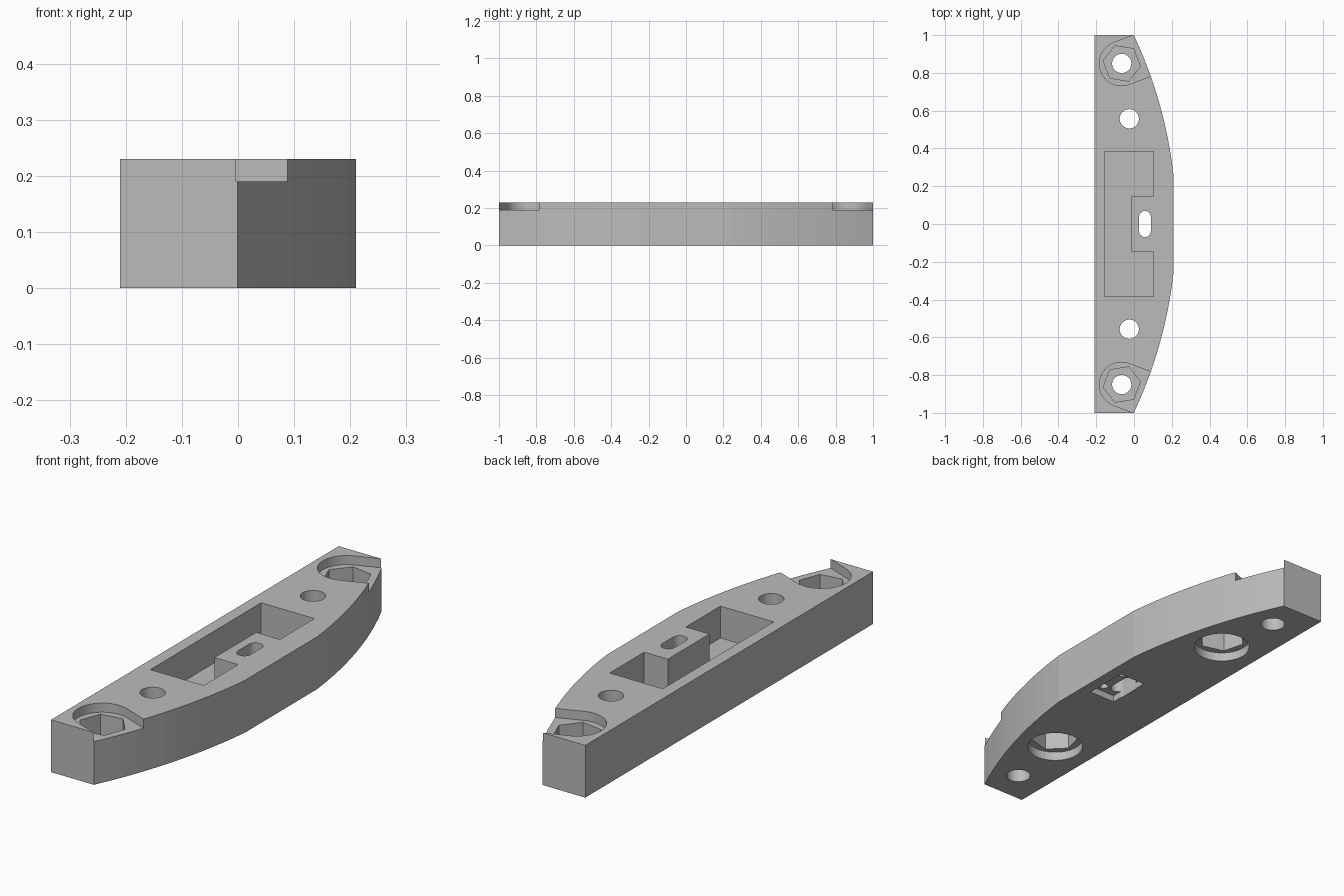
import bpy
import bmesh
from math import sin, cos, pi, radians, sqrt

if "Cube" in bpy.data.objects:
    bpy.data.objects.remove(bpy.data.objects["Cube"], do_unlink=True)

HEIGHT = 0.23
ABOVE, BELOW = 0.4, -0.2   # overshoot heights for cutters

grey = bpy.data.materials.new("plain_grey")
grey.use_nodes = True
grey.diffuse_color = (0.5, 0.5, 0.5, 1)
grey.node_tree.nodes["Principled BSDF"].inputs["Base Color"].default_value = (0.5, 0.5, 0.5, 1)


def prism(name, outline, z0, z1):
    """Extrude a flat outline from z0 to z1."""
    bm = bmesh.new()
    face = bm.faces.new([bm.verts.new((x, y, z0)) for x, y in outline])
    top = bmesh.ops.extrude_face_region(bm, geom=[face])
    verts = [v for v in top["geom"] if isinstance(v, bmesh.types.BMVert)]
    bmesh.ops.translate(bm, verts=verts, vec=(0, 0, z1 - z0))
    bmesh.ops.recalc_face_normals(bm, faces=bm.faces)
    mesh = bpy.data.meshes.new(name)
    bm.to_mesh(mesh)
    bm.free()
    mesh.materials.append(grey)
    obj = bpy.data.objects.new(name, mesh)
    bpy.context.collection.objects.link(obj)
    return obj


def arc(cx, cy, r, start, end, steps):
    angles = [radians(start + (end - start) * i / steps) for i in range(steps + 1)]
    return [(cx + r * cos(a), cy + r * sin(a)) for a in angles]


def ring(cx, cy, r, sides, turn=0):
    return arc(cx, cy, r, turn, turn + 360, sides)[:-1]


def box(x0, x1, y):
    return [(x0, -y), (x1, -y), (x1, y), (x0, y)]


def cut(outline, z0, z1):
    """Subtract an extruded outline from the body."""
    cutter = prism("cutter", outline, z0, z1)
    cutter.hide_render = True
    mod = body.modifiers.new("cut", "BOOLEAN")
    mod.operation = "DIFFERENCE"
    mod.solver = "EXACT"
    mod.object = cutter
    bpy.context.view_layer.objects.active = body
    bpy.ops.object.modifier_apply(modifier=mod.name)
    bpy.data.objects.remove(cutter, do_unlink=True)


# Body: straight back, curved front with a flat in the middle
R, FLAT, EDGE = 2.34, 0.25, 0.21
centre = EDGE - sqrt(R * R - FLAT * FLAT)
STEPS = 12
ys = [FLAT + (1 - FLAT) * i / STEPS for i in range(STEPS + 1)]
upper = [(centre + sqrt(R * R - y * y), y) for y in ys]
lower = [(x, -y) for x, y in reversed(upper)]
body = prism("curved_mounting_block", [(-EDGE, 1), (-EDGE, -1)] + lower + upper, 0, HEIGHT)

for s in (1, -1):
    # End fastener: open washer recess, hex nut pocket and through hole
    cx, cy, turn, r = -0.065, 0.85, 21, 0.118
    slot = arc(cx, cy, r, turn + 90, turn + 270, 24)
    dx, dy = 0.5 * cos(radians(turn)), 0.5 * sin(radians(turn))
    slot += [(slot[-1][0] + dx, slot[-1][1] + dy), (slot[0][0] + dx, slot[0][1] + dy)]
    cut([(x, s * y) for x, y in slot], 0.19, ABOVE)
    cut(ring(cx, s * cy, 0.1, 6, s * (turn + 30)), 0.09, ABOVE)
    cut(ring(cx, s * cy, 0.051, 32), BELOW, ABOVE)

    # Inner fastener: round recess and hex pocket underneath, through hole
    cx, cy = -0.025, s * 0.557
    cut(ring(cx, cy, 0.118, 40), BELOW, 0.04)
    cut(ring(cx, cy, 0.1, 6, s * 45), BELOW, 0.14)
    cut(ring(cx, cy, 0.051, 32), BELOW, ABOVE)

# Top pocket wrapping round a central block
half = [(-0.157, 0.385), (0.102, 0.385), (0.102, 0.145), (-0.013, 0.145)]
cut(half + [(x, -y) for x, y in reversed(half)], 0.09, ABOVE)

# Shallow pocket underneath with a through slot and two blind screw holes
cut(box(0.03, 0.16, 0.1), BELOW, 0.03)
sx, sr, sy = 0.058, 0.031, 0.038
cut(arc(sx, sy, sr, 0, 180, 12) + arc(sx, -sy, sr, 180, 360, 12), BELOW, ABOVE)
for s in (1, -1):
    cut(ring(0.115, s * 0.065, 0.018, 16), BELOW, 0.1)
